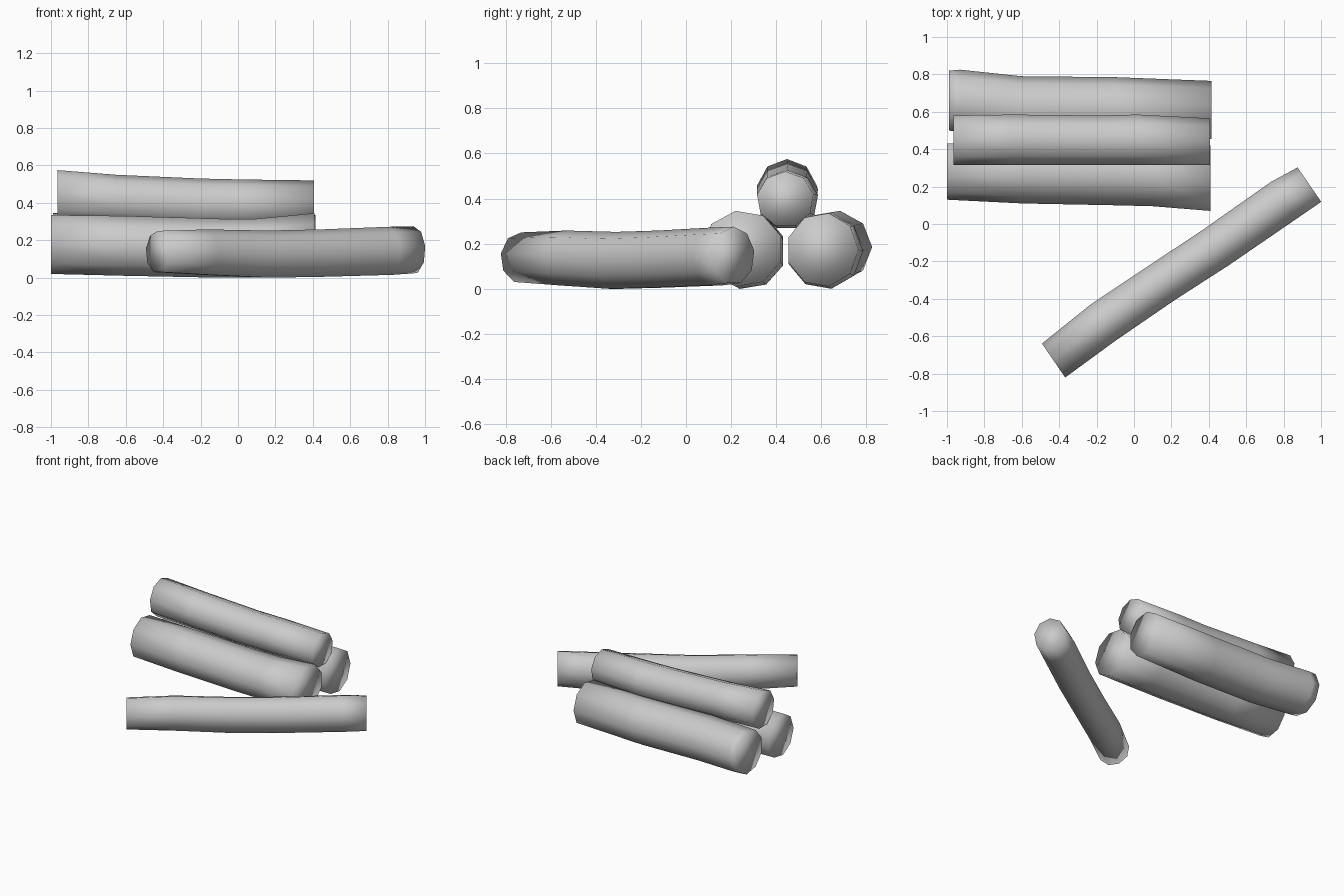
import bpy, bmesh, math

SIDES = 9


def make_log(name, stations, phase, loc=(0, 0, 0), angle=0.0):
    """Log along x; each station is (x, y_min, y_max, z_min, z_max)."""
    ring = [(math.cos(phase + 2 * math.pi * i / SIDES),
             math.sin(phase + 2 * math.pi * i / SIDES)) for i in range(SIDES)]
    # stretch the unit polygon to fill 0..1 so stations are true extents
    us, vs = zip(*ring)
    unit = [((u - min(us)) / (max(us) - min(us)),
             (v - min(vs)) / (max(vs) - min(vs))) for u, v in ring]
    bm = bmesh.new()
    rows = [[bm.verts.new((x, y0 + u * (y1 - y0), z0 + v * (z1 - z0)))
             for u, v in unit] for x, y0, y1, z0, z1 in stations]
    for a, b in zip(rows, rows[1:]):
        for i in range(SIDES):
            j = (i + 1) % SIDES
            bm.faces.new((a[i], a[j], b[j], b[i]))
    bm.faces.new(rows[0])
    bm.faces.new(rows[-1])
    bmesh.ops.recalc_face_normals(bm, faces=bm.faces)
    for f in bm.faces:
        f.smooth = True
    mesh = bpy.data.meshes.new(name)
    bm.to_mesh(mesh)
    bm.free()
    ob = bpy.data.objects.new(name, mesh)
    bpy.context.collection.objects.link(ob)
    ob.location = loc
    ob.rotation_euler.z = angle
    return ob


# lower front log of the stack
make_log("lower_front_log", [
    (-1.00, 0.13, 0.43, 0.02, 0.335),
    (-0.60, 0.11, 0.43, 0.01, 0.33),
    (-0.10, 0.10, 0.43, 0.00, 0.315),
    (0.10, 0.095, 0.43, 0.00, 0.315),
    (0.41, 0.07, 0.42, 0.01, 0.345)], math.pi)

# lower back log of the stack
make_log("lower_back_log", [
    (-0.99, 0.50, 0.82, 0.03, 0.345),
    (-0.93, 0.49, 0.825, 0.025, 0.345),
    (-0.60, 0.46, 0.79, 0.01, 0.34),
    (-0.10, 0.455, 0.785, 0.00, 0.335),
    (0.415, 0.455, 0.765, 0.01, 0.335)], 0.0)

# log resting on top
make_log("top_log", [
    (-0.965, 0.315, 0.58, 0.30, 0.575),
    (-0.65, 0.315, 0.585, 0.29, 0.55),
    (-0.20, 0.315, 0.58, 0.27, 0.53),
    (0.02, 0.315, 0.585, 0.27, 0.525),
    (0.405, 0.315, 0.565, 0.28, 0.52)], math.pi / 2)

# loose log lying diagonally in front
make_log("loose_log", [
    (0.00, -0.11, 0.11, 0.03, 0.25),
    (0.33, -0.10, 0.135, 0.015, 0.258),
    (0.72, -0.10, 0.13, 0.00, 0.252),
    (1.06, -0.11, 0.125, 0.005, 0.258),
    (1.50, -0.11, 0.13, 0.015, 0.272),
    (1.66, -0.11, 0.113, 0.025, 0.275)],
    math.pi / 2, (-0.43, -0.73, 0), math.atan2(0.94, 1.37))
